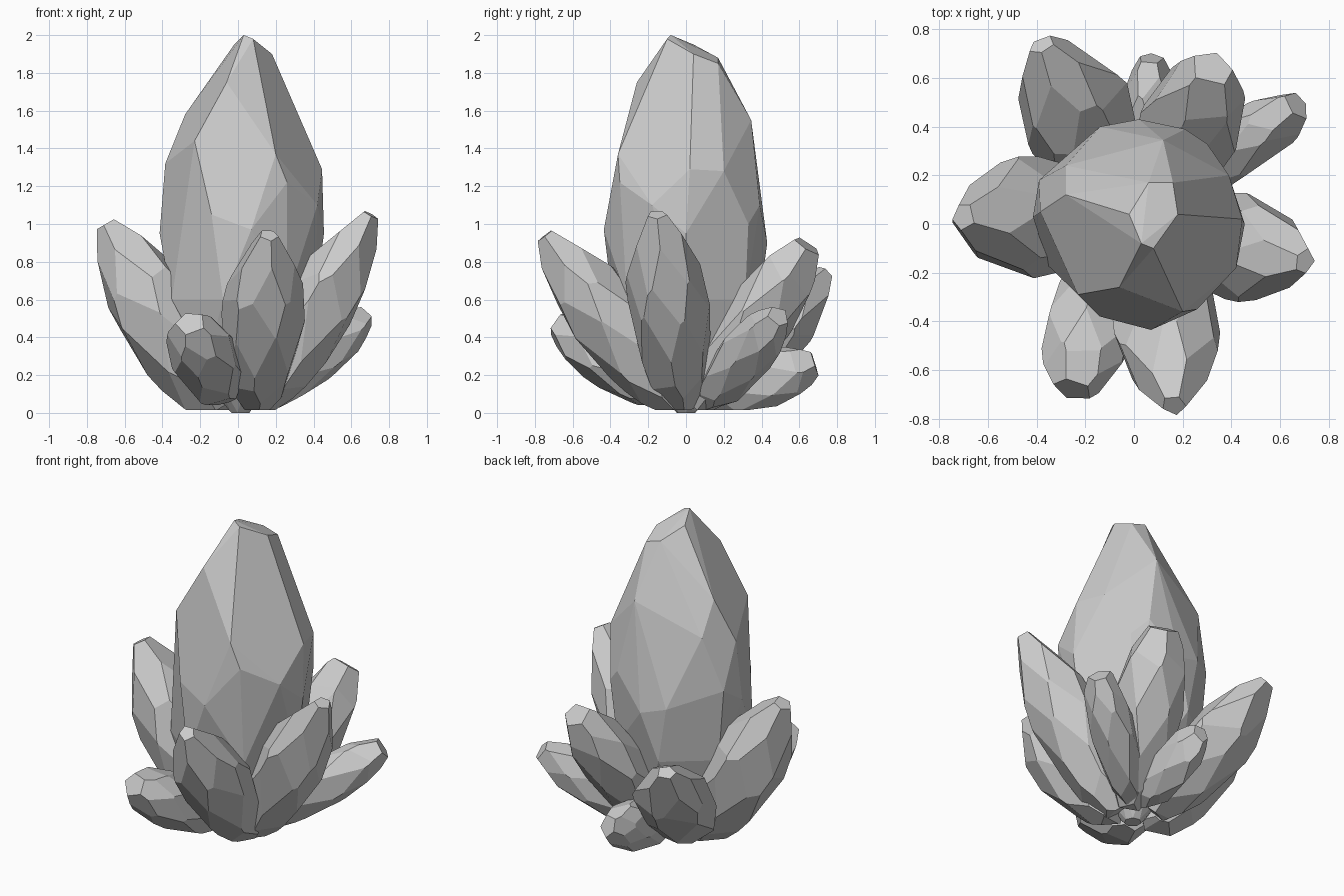
import bpy, bmesh, random
from math import cos, sin, tau, radians
from mathutils import Vector, Matrix

if "Cube" in bpy.data.objects:
    bpy.data.objects.remove(bpy.data.objects["Cube"])


def add_object(name, bm):
    bmesh.ops.recalc_face_normals(bm, faces=bm.faces[:])
    mesh = bpy.data.meshes.new(name)
    bm.to_mesh(mesh)
    bm.free()
    bpy.context.collection.objects.link(bpy.data.objects.new(name, mesh))


def cut(bm, point, normal):
    """Slice a convex solid with a plane and close the opening."""
    geom = bm.verts[:] + bm.edges[:] + bm.faces[:]
    bmesh.ops.bisect_plane(bm, geom=geom, dist=1e-5, plane_co=point,
                           plane_no=Vector(normal).normalized(), clear_outer=True)
    edges = [e for e in bm.edges if e.is_boundary]
    if edges:
        bmesh.ops.holes_fill(bm, edges=edges, sides=0)


def crystal(name, base, tip, width, depth, rings, seed):
    """Facet a block ring by ring, then stretch it between base and tip."""
    rnd = random.Random(seed)
    bm = bmesh.new()
    bmesh.ops.create_cube(bm, size=1, matrix=Matrix.Translation((0, 0, .5))
                          @ Matrix.Diagonal((4, 4, 1, 1)))
    start = rnd.random()
    for i, (t, r, slope, sides) in enumerate(rings):
        for k in range(sides):
            a = tau * (k + start + .5 * (i % 2) + rnd.uniform(-.14, .14)) / sides
            h = t + rnd.uniform(-.03, .03)
            rr = (r - slope * (h - t)) * rnd.uniform(.96, 1.02)
            cut(bm, (rr * cos(a), rr * sin(a), h), (cos(a), sin(a), slope))
    base, tip = Vector(base), Vector(tip)
    axis = tip - base
    z = axis.normalized()
    x = Vector((0, 0, 1)).cross(z).normalized()
    y = z.cross(x)
    m = Matrix((x * width, y * depth, axis)).transposed().to_4x4()
    m.translation = base
    bmesh.ops.transform(bm, matrix=m, verts=bm.verts)
    cut(bm, (0, 0, .015), (0, 0, -1))
    add_object(name, bm)


# Tall central crystal: hull of its visible corners plus a tapering root
corners = [
    (.03, -.08, 2), (.08, -.10, 1.98), (.18, .04, 1.90), (.16, .17, 1.85),
    (.06, .17, 1.88), (-.02, .04, 1.95), (-.06, -.26, 1.75),
    (-.23, -.29, 1.44), (-.14, -.38, 1.05), (.20, -.36, 1.37),
    (.26, -.35, 1.22), (.07, -.435, .97), (.445, .02, 1.29),
    (.455, 0, .95), (.42, -.18, 1.1), (.39, .20, 1.28), (.12, .345, 1.55),
    (.30, .33, 1.0), (.21, .39, 1.1), (.02, .43, .9), (-.14, .40, .95),
    (-.28, .12, 1.58), (-.28, .24, 1.38), (-.385, .05, 1.32),
    (-.39, .18, 1.05), (-.415, .03, .95), (-.33, -.22, 1.0)]
for z, r, turn in ((.6, .40, 0), (.28, .28, .5), (.0, .05, 0)):
    corners += [(r * cos(tau * (k + turn) / 7) + .01, r * sin(tau * (k + turn) / 7), z)
                for k in range(7)]
bm = bmesh.new()
for c in corners:
    bm.verts.new(c)
hull = bmesh.ops.convex_hull(bm, input=bm.verts[:])
inside = [v for v in hull["geom_interior"] if isinstance(v, bmesh.types.BMVert)]
bmesh.ops.delete(bm, geom=inside, context='VERTS')
bmesh.ops.dissolve_limit(bm, angle_limit=radians(7), verts=bm.verts[:], edges=bm.edges[:])
add_object("main_crystal", bm)

# Facet rings: height along axis, radius, taper, number of facets
SHARD = [(.08, .48, -2.6, 5), (.28, .82, -1.0, 6), (.53, .94, .05, 6),
         (.72, .81, 1.2, 5), (.88, .49, 2.4, 5)]
STUB = [(.08, .48, -2.6, 5), (.30, .83, -.9, 6), (.56, .94, 0, 6),
        (.78, .84, 1.1, 6), (.92, .58, 2.4, 5)]

# Ring of smaller crystals leaning outward
crystal("left_crystal", (-.12, .03, .01), (-.70, .03, 1.0), .24, .22, SHARD, 11)
crystal("right_crystal", (.12, -.02, .03), (.70, -.155, 1.05), .21, .19, SHARD, 12)
crystal("front_crystal", (.10, -.06, .03), (.165, -.745, .94), .21, .195, SHARD, 13)
crystal("front_left_crystal", (-.09, -.10, .08), (-.25, -.68, .475), .18, .155, STUB, 14)
crystal("back_right_crystal", (.10, .10, .05), (.67, .49, .51), .13, .14, STUB, 15)
crystal("back_crystal", (.10, .06, .03), (.32, .64, .885), .20, .175, STUB, 16)
crystal("back_left_crystal", (-.08, .10, .04), (-.38, .735, .745), .22, .17, SHARD, 17)
crystal("low_back_crystal", (.04, .10, .08), (.07, .68, .265), .11, .15, STUB, 18)
